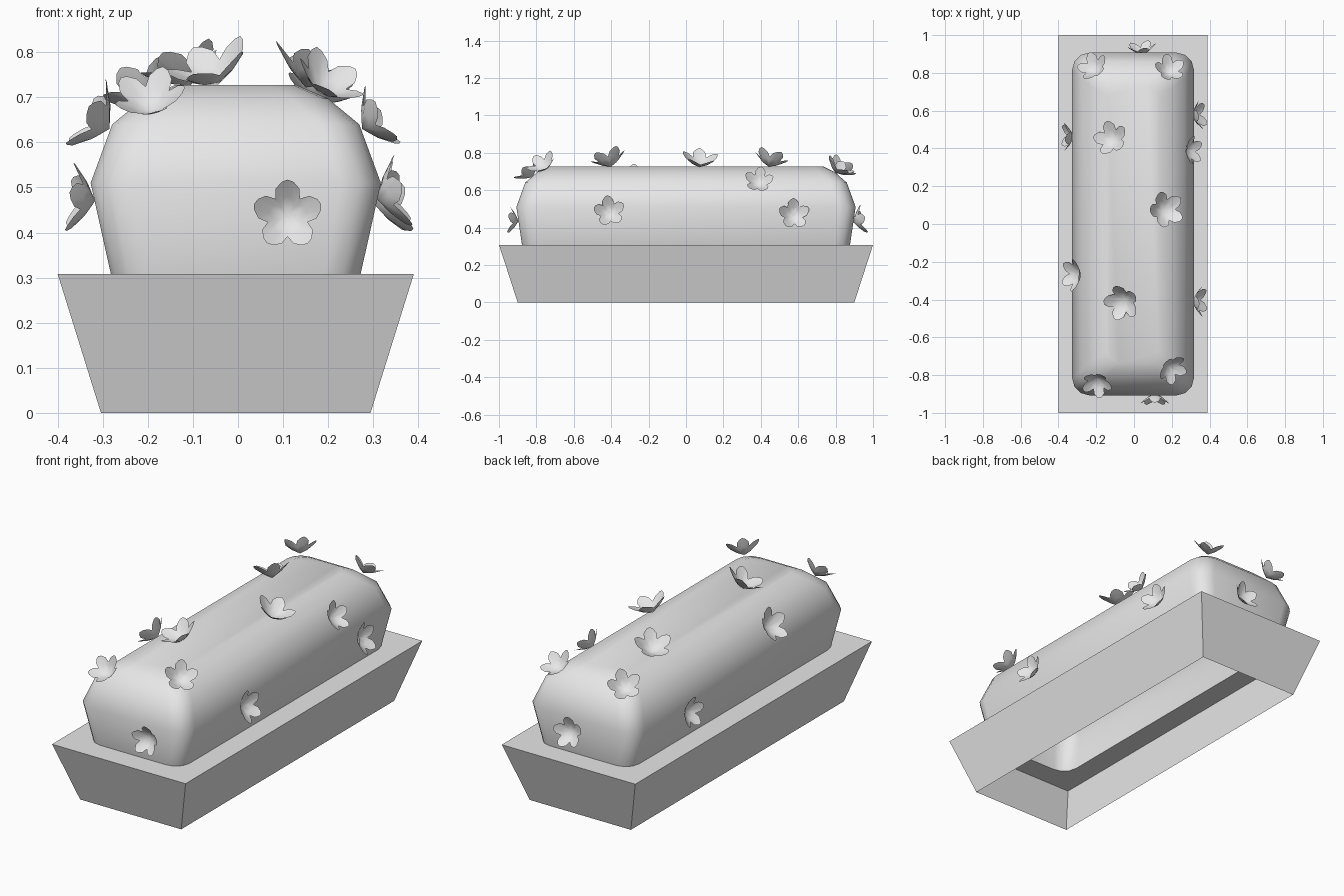
import bpy, bmesh, random
from math import cos, sin, radians
from mathutils import Vector, Matrix

random.seed(4)
CX = -0.005  # slight sideways offset of the planter body

cube = bpy.data.objects.get("Cube")
if cube:
    bpy.data.objects.remove(cube, do_unlink=True)

grey = bpy.data.materials.new("light grey")
grey.use_nodes = True
grey.diffuse_color = (0.8, 0.8, 0.8, 1)
bsdf = next(n for n in grey.node_tree.nodes if n.type == 'BSDF_PRINCIPLED')
bsdf.inputs["Base Color"].default_value = (0.8, 0.8, 0.8, 1)


def finish(bm, name, smooth):
    bmesh.ops.recalc_face_normals(bm, faces=bm.faces[:])
    for f in bm.faces:
        f.smooth = smooth
    mesh = bpy.data.meshes.new(name)
    bm.to_mesh(mesh)
    bm.free()
    mesh.materials.append(grey)
    obj = bpy.data.objects.new(name, mesh)
    bpy.context.collection.objects.link(obj)
    return obj


def rounded_ring(bm, hx, hy, z, r, steps=3):
    """Rounded rectangle of vertices at height z."""
    ring = []
    for k, (sx, sy) in enumerate([(1, 1), (-1, 1), (-1, -1), (1, -1)]):
        for i in range(steps + 1):
            a = radians(90 * (k + i / steps))
            ring.append(bm.verts.new((CX + sx * (hx - r) + r * cos(a),
                                      sy * (hy - r) + r * sin(a), z)))
    return ring


def bridge(bm, a, b):
    n = len(a)
    for i in range(n):
        j = (i + 1) % n
        bm.faces.new((a[i], a[j], b[j], b[i]))


def rectangle(bm, hx, hy, z):
    return [bm.verts.new((CX + sx * hx, sy * hy, z))
            for sx, sy in [(1, 1), (-1, 1), (-1, -1), (1, -1)]]


# Hedge: half width, half length, height, corner radius; open underneath
levels = [(0.277, 0.877, 0.308, 0.08), (0.322, 0.907, 0.51, 0.09),
          (0.274, 0.86, 0.64, 0.085), (0.205, 0.795, 0.697, 0.08),
          (0.135, 0.735, 0.727, 0.06)]
bm = bmesh.new()
rings = [rounded_ring(bm, *lv) for lv in levels]
for lower, upper in zip(rings, rings[1:]):
    bridge(bm, lower, upper)
bm.faces.new(rings[-1])
finish(bm, "hedge", True)

# Planter: flared walls without a floor
bm = bmesh.new()
bridge(bm, rectangle(bm, 0.299, 0.9, 0), rectangle(bm, 0.395, 1, 0.308))
finish(bm, "planter_walls", False)

# Planter rim: flat band between the walls and the hedge
bm = bmesh.new()
outer = rectangle(bm, 0.395, 1, 0.308)
inner = rounded_ring(bm, *levels[0])
per = len(inner) // 4
for k in range(4):
    corner = inner[k * per:(k + 1) * per]
    for a, b in zip(corner, corner[1:]):
        bm.faces.new((outer[k], b, a))
    nxt = (k + 1) % 4
    bm.faces.new((outer[k], outer[nxt], inner[nxt * per], corner[-1]))
finish(bm, "planter_rim", False)

# Outline of one petal: angle, radius, height
PETAL = [(-36, 0.056, 0.036), (-24, 0.078, 0.052), (-10, 0.09, 0.064),
         (0, 0.094, 0.069), (10, 0.09, 0.064), (24, 0.078, 0.052)]


def flower(name, base, normal, scale, spin):
    """Cupped five-petal blossom opening along normal."""
    bm = bmesh.new()

    def loop(grow, lift):
        return [bm.verts.new((r * grow * cos(radians(a + 72 * p)),
                              r * grow * sin(radians(a + 72 * p)), z * lift))
                for p in range(5) for a, r, z in PETAL]
    heart = bm.verts.new((0, 0, 0))
    mid, edge = loop(0.55, 0.45), loop(1, 1)
    bridge(bm, mid, edge)
    for i in range(len(mid)):
        bm.faces.new((heart, mid[i], mid[(i + 1) % len(mid)]))
    obj = finish(bm, name, True)
    # local x points as far upward as the normal allows
    n = Vector(normal).normalized()
    up = Vector((0, 0, 1))
    x = (up - n * n.dot(up)).normalized()
    rot = Matrix((x, n.cross(x), n)).transposed().to_4x4()
    obj.matrix_world = (Matrix.Translation(base) @ rot
                        @ Matrix.Rotation(radians(spin), 4, 'Z')
                        @ Matrix.Scale(scale, 4))


# Blossoms: base point, facing direction, size
blossoms = {
    "top_front": ((-0.045, -0.4, 0.727), (-0.35, -0.3, 0.9), 1.05),
    "top_middle": ((0.15, 0.07, 0.722), (0.35, 0.1, 0.9), 1.05),
    "top_back": ((-0.105, 0.44, 0.727), (-0.35, 0.27, 0.9), 1),
    "front_left_corner": ((0.18, -0.75, 0.71), (0.5, -0.45, 0.75), 0.9),
    "front_right_corner": ((-0.19, -0.82, 0.67), (-0.15, -0.6, 0.75), 0.88),
    "back_left_corner": ((0.18, 0.8, 0.69), (0.2, 0.5, 0.8), 0.88),
    "back_right_corner": ((-0.2, 0.81, 0.69), (-0.4, 0.5, 0.75), 0.9),
    "front": ((0.11, -0.895, 0.435), (0, -1, 0.08), 0.83),
    "back": ((0.045, 0.895, 0.43), (-0.1, 0.95, 0.25), 0.85),
    "left_front": ((0.308, -0.41, 0.475), (0.95, 0, 0.25), 0.9),
    "left_high": ((0.275, 0.39, 0.63), (0.8, 0, 0.5), 0.83),
    "left_back": ((0.305, 0.57, 0.46), (0.95, 0.15, 0.25), 0.9),
    "right_high": ((-0.285, -0.27, 0.63), (-0.8, 0, 0.5), 0.95),
    "right_low": ((-0.317, 0.46, 0.47), (-0.97, 0, 0.12), 0.85),
}
for key, (base, normal, size) in blossoms.items():
    spin = 0 if key == "front" else random.uniform(-15, 15)
    flower("flower_" + key, base, normal, size, spin)
